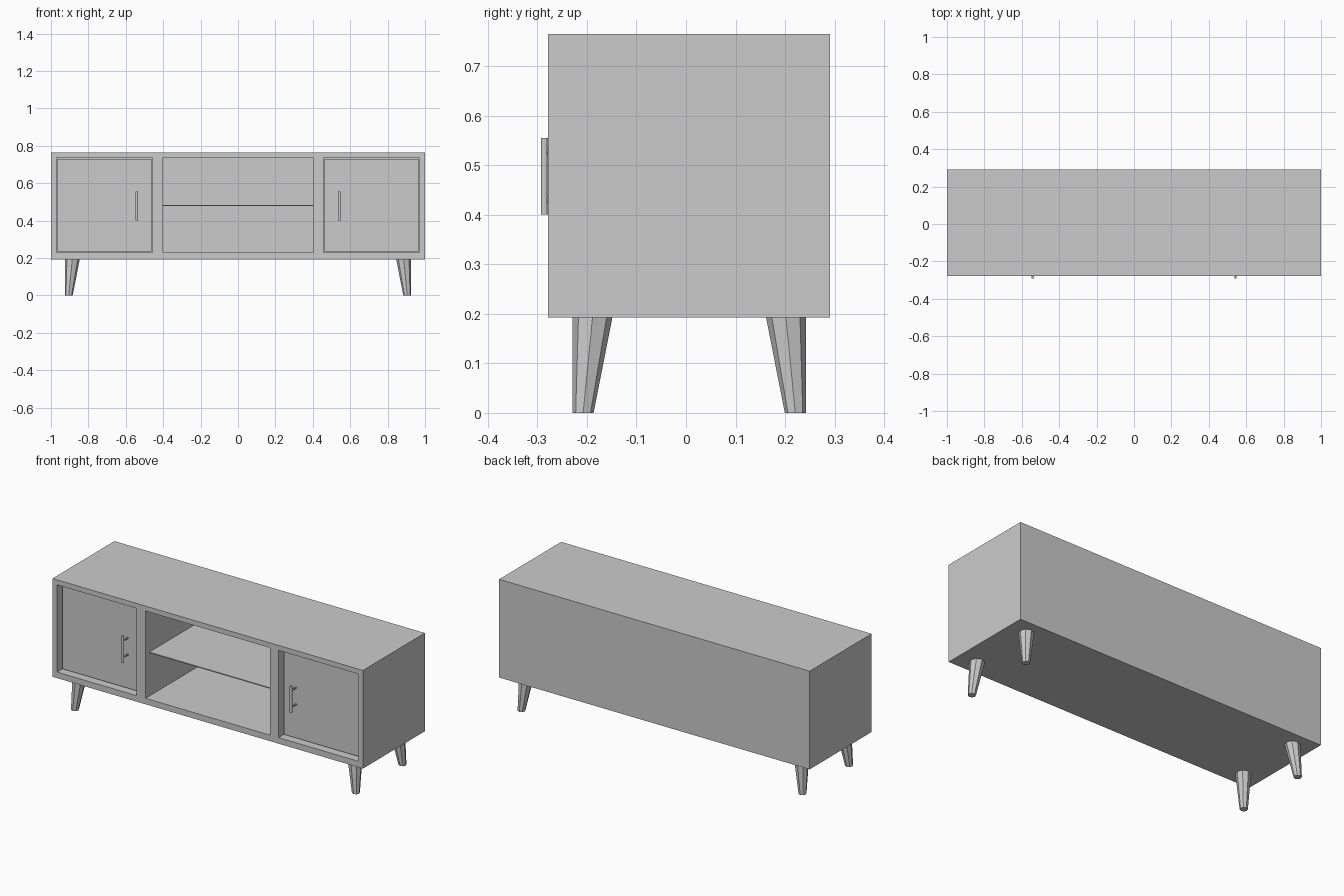
import bpy, bmesh
from mathutils import Vector

if "Cube" in bpy.data.objects:
    bpy.data.objects.remove(bpy.data.objects["Cube"])

FRONT, BACK = -0.279, 0.291
BOTTOM, TOP = 0.193, 0.765
XS = [-1, -0.97, -0.457, -0.4, 0.4, 0.457, 0.97, 1]
ZS = [BOTTOM, 0.228, 0.736, TOP]


def finish(bm, name):
    bmesh.ops.recalc_face_normals(bm, faces=bm.faces)
    me = bpy.data.meshes.new(name)
    bm.to_mesh(me)
    bm.free()
    ob = bpy.data.objects.new(name, me)
    bpy.context.collection.objects.link(ob)
    return ob


def box(name, lo, hi):
    bm = bmesh.new()
    bmesh.ops.create_cube(bm, size=1)
    lo, hi = Vector(lo), Vector(hi)
    for v in bm.verts:
        v.co = (lo + hi) / 2 + v.co * (hi - lo)
    return finish(bm, name)


def rod(bm, a, b, r1, r2, sides):
    """Tapered prism from a to b; the end rings follow the axis unless it leans."""
    a, b = Vector(a), Vector(b)
    rot = (b - a).to_track_quat('Z', 'Y').to_matrix().to_4x4()
    res = bmesh.ops.create_cone(bm, cap_ends=True, segments=sides,
                                radius1=r1, radius2=r2, depth=(b - a).length)
    bmesh.ops.transform(bm, matrix=rot, verts=res['verts'])
    bmesh.ops.translate(bm, vec=(a + b) / 2, verts=res['verts'])


# cabinet: front frame grid, three compartments pushed in, outer shell and back
bm = bmesh.new()
grid = [[bm.verts.new((x, FRONT, z)) for z in ZS] for x in XS]
openings = []
for i in range(len(XS) - 1):
    for k in range(len(ZS) - 1):
        f = bm.faces.new((grid[i][k], grid[i + 1][k], grid[i + 1][k + 1], grid[i][k + 1]))
        if k == 1 and i in (1, 3, 5):
            openings.append(f)
rim = [e for e in bm.edges if e.is_boundary]
res = bmesh.ops.extrude_edge_only(bm, edges=rim)['geom']
bmesh.ops.translate(bm, vec=(0, BACK - FRONT, 0),
                    verts=[g for g in res if isinstance(g, bmesh.types.BMVert)])
bmesh.ops.contextual_create(bm, geom=[g for g in res if isinstance(g, bmesh.types.BMEdge)])
for f in openings:
    r = bmesh.ops.extrude_discrete_faces(bm, faces=[f])['faces'][0]
    bmesh.ops.translate(bm, vec=(0, 0.54, 0), verts=r.verts)
finish(bm, "cabinet")

# middle shelf, set back slightly
box("shelf", (-0.4, FRONT + 0.035, 0.478), (0.4, FRONT + 0.54, 0.484))

# recessed doors with bar handles
for s, side in ((-1, "left"), (1, "right")):
    x0, x1 = sorted((s * 0.463, s * 0.964))
    box(side + "_door", (x0, -0.24, 0.234), (x1, -0.22, 0.73))
    bm = bmesh.new()
    hx = s * 0.542
    rod(bm, (hx, -0.286, 0.401), (hx, -0.286, 0.555), 0.007, 0.007, 12)
    for z in (0.43, 0.527):
        rod(bm, (hx, -0.286, z), (hx, -0.238, z), 0.005, 0.005, 10)
    finish(bm, side + "_handle")

# octagonal splayed legs: upright cones sheared so the outer edge is vertical
for sx, xn in ((-1, "left"), (1, "right")):
    for sy, yn in ((-1, "front"), (1, "back")):
        bm = bmesh.new()
        bmesh.ops.create_cone(bm, cap_ends=True, segments=8,
                              radius1=0.0212, radius2=0.0402, depth=BOTTOM)
        for v in bm.verts:
            t = v.co.z / BOTTOM + 0.5
            v.co += Vector((sx * (0.905 - 0.019 * t),
                            0.0065 + sy * (0.2143 - 0.019 * t), BOTTOM / 2))
        finish(bm, f"{yn}_{xn}_leg")
